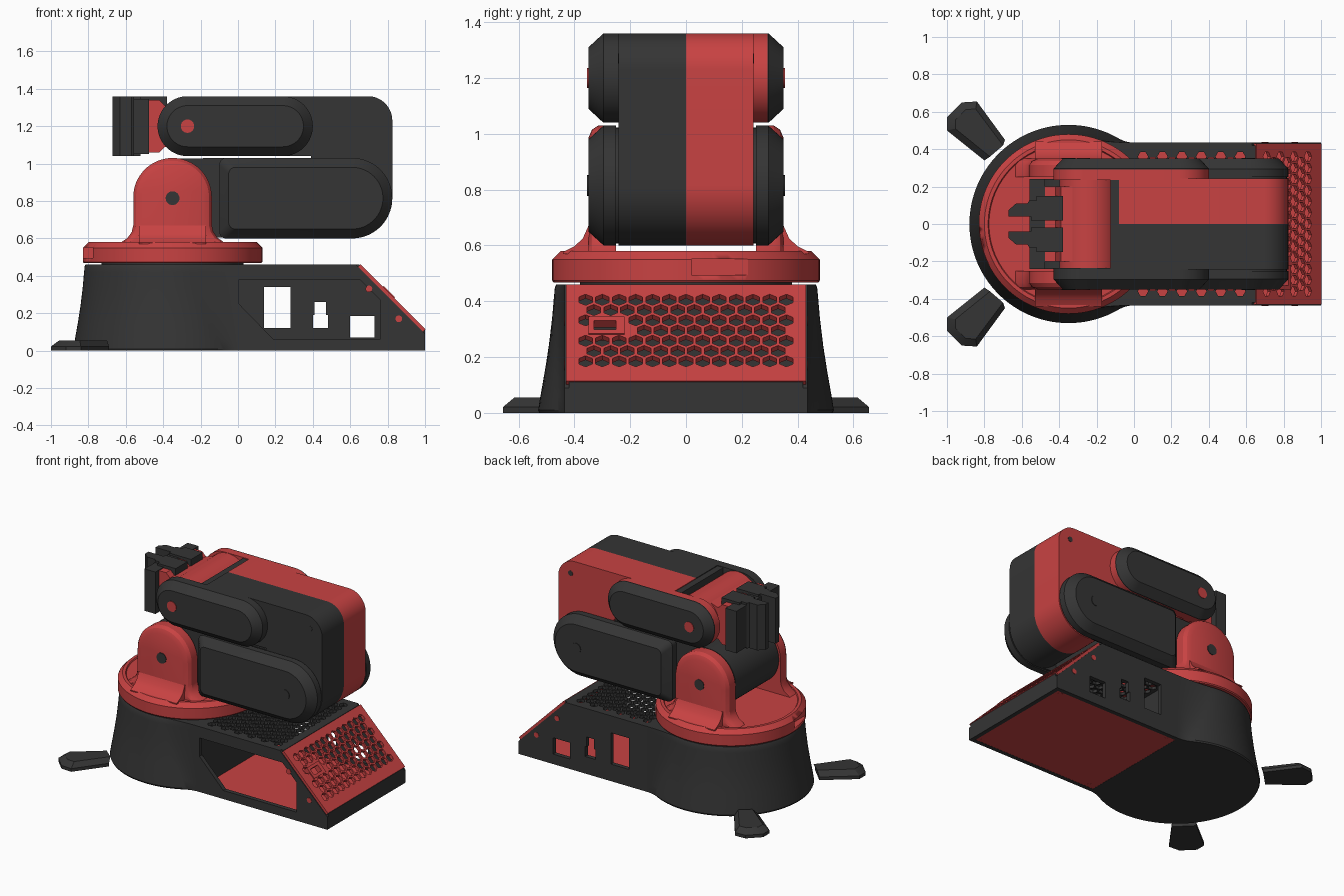
import bpy, bmesh
from math import sin, cos, pi, asin, radians, sqrt
from mathutils import Matrix, Vector

if "Cube" in bpy.data.objects:
    bpy.data.objects.remove(bpy.data.objects["Cube"])


def material(name, rgb):
    m = bpy.data.materials.new(name)
    m.diffuse_color = (*rgb, 1)
    m.use_nodes = True
    m.node_tree.nodes["Principled BSDF"].inputs["Base Color"].default_value = m.diffuse_color
    return m


DARK = material("dark_plastic", (0.035, 0.035, 0.035))
RED = material("red_plastic", (0.58, 0.055, 0.055))


def add(name, mesh, mat, angle=30):
    mesh.name = name
    mesh.shade_smooth()
    mesh.set_sharp_from_angle(angle=radians(angle))
    mesh.materials.clear()
    mesh.materials.append(mat)
    ob = bpy.data.objects.new(name, mesh)
    bpy.context.collection.objects.link(ob)
    return ob


def loft(name, rings, mat):
    """Skin rings of equal point count and cap both ends."""
    bm = bmesh.new()
    vs = [[bm.verts.new(p) for p in r] for r in rings]
    n = len(rings[0])
    for a, b in zip(vs, vs[1:]):
        for i in range(n):
            j = (i + 1) % n
            bm.faces.new((a[i], a[j], b[j], b[i]))
    bm.faces.new(vs[0])
    bm.faces.new(vs[-1])
    bmesh.ops.recalc_face_normals(bm, faces=bm.faces)
    me = bpy.data.meshes.new(name)
    bm.to_mesh(me)
    bm.free()
    return add(name, me, mat)


def plate(name, loops, thick, matrix, mat):
    """Flat sheet; loops after the first are holes."""
    cu = bpy.data.curves.new(name, 'CURVE')
    cu.dimensions, cu.fill_mode, cu.extrude = '2D', 'BOTH', thick / 2
    for lp in loops:
        s = cu.splines.new('POLY')
        s.points.add(len(lp) - 1)
        for p, (x, y) in zip(s.points, lp):
            p.co = (x, y, 0, 1)
        s.use_cyclic_u = True
    tmp = bpy.data.objects.new(name, cu)
    me = bpy.data.meshes.new_from_object(tmp)
    bpy.data.objects.remove(tmp)
    me.transform(matrix)
    return add(name, me, mat)


def arc(cx, cy, r, a0, a1, n=16):
    return [(cx + r * cos(radians(a0 + (a1 - a0) * i / n)),
             cy + r * sin(radians(a0 + (a1 - a0) * i / n))) for i in range(n + 1)]


def rect(x0, x1, y0, y1):
    return [(x0, y0), (x1, y0), (x1, y1), (x0, y1)]


def xz(pts, y):
    return [(x, y, z) for x, z in pts]


def xy(pts, z):
    return [(x, y, z) for x, y in pts]


def box(name, x0, x1, y0, y1, z0, z1, mat):
    return loft(name, [xy(rect(x0, x1, y0, y1), z) for z in (z0, z1)], mat)


def lathe(name, profile, cx, mat, n=96):
    return loft(name, [xy(arc(cx, 0, r, 0, 360 - 360 / n, n - 1), z) for r, z in profile], mat)


def pin(name, x, z, r, y0, y1, mat):
    c = arc(x, z, r, 0, 345, 23)
    return loft(name, [xz(c, y0), xz(c, y1)], mat)


def honeycomb(u0, u1, v0, v1, r=0.028, pitch=0.06, skip=None):
    """Hexagonal hole loops filling a rectangle."""
    out, row, u = [], 0, u0 + r
    while u < u1 - r + 1e-4:
        v = v0 + pitch / 2 + (row % 2) * pitch / 2
        while v < v1 - pitch / 2 + 1e-4:
            if not (skip and skip[0] < u < skip[1] and skip[2] < v < skip[3]):
                out.append(arc(u, v, r, 0, 300, 5))
            v += pitch
        u += pitch * 0.866
        row += 1
    return out


# Drum base flaring downwards and blending into the electronics box
def drum_outline(r):
    a = asin(0.46 / r)
    side = arc(-0.35, 0, r, 180, a * 180 / pi, 36)
    px, py = side[-1]
    mx = px * 0.5
    for i in range(1, 9):
        t = i / 8
        side.append(((1 - t) ** 2 * px + 2 * t * (1 - t) * mx,
                     (1 - t) ** 2 * py + (2 * t - t * t) * 0.435))
    return side + [(x, -y) for x, y in side[:0:-1]]


loft("drum_base", [xy(drum_outline(r), z) for r, z in (
    (0.525, 0), (0.53, 0.01), (0.522, 0.06), (0.506, 0.15), (0.492, 0.24),
    (0.48, 0.34), (0.473, 0.42), (0.47, 0.45), (0.465, 0.46))], DARK)

# Electronics box: side walls with window and port cutouts, end wall, floor
wall = [(-0.01, 0), (1, 0), (1, 0.09), (0.63, 0.46), (-0.01, 0.46)]
window = [(0.005, 0.38), (0.65, 0.38), (0.76, 0.27), (0.76, 0.06), (0.19, 0.06), (0.005, 0.25)]
ports = [rect(0.14, 0.28, 0.12, 0.34), rect(0.6, 0.73, 0.07, 0.185),
         [(0.4, 0.12), (0.48, 0.12), (0.48, 0.19), (0.47, 0.19), (0.47, 0.26),
          (0.41, 0.26), (0.41, 0.19), (0.4, 0.19)]]
upright = Matrix.Rotation(pi / 2, 4, 'X')
plate("window_wall", [wall, window], 0.03, Matrix.Translation((0, -0.42, 0)) @ upright, DARK)
plate("port_wall", [wall] + ports, 0.03, Matrix.Translation((0, 0.42, 0)) @ upright, DARK)
box("end_wall", 0.97, 1.0, -0.42, 0.42, 0, 0.11, DARK)
box("floor_plate", 0.0, 0.975, -0.41, 0.41, 0.001, 0.025, RED)

# Honeycomb top and sloped end panel
plate("top_grille", [rect(-0.01, 0.65, -0.42, 0.42)] + honeycomb(0.02, 0.64, -0.39, 0.39),
      0.02, Matrix.Translation((0, 0, 0.45)), DARK)
slope = Matrix.Translation((0.647, 0, 0.453)) @ Matrix.Rotation(pi / 4, 4, 'Y')
slot = (0.16, 0.27, -0.36, -0.2)
plate("sloped_grille", [rect(0, 0.49, -0.43, 0.43), rect(0.19, 0.235, -0.33, -0.25)]
      + honeycomb(0.05, 0.42, -0.39, 0.41, skip=slot), 0.022, slope, RED)
plate("panel_slot_frame", [rect(0.17, 0.255, -0.35, -0.22), rect(0.19, 0.235, -0.33, -0.25)],
      0.036, slope, RED)
for s in (-1, 1):
    for x, z in ((0.70, 0.33), (0.86, 0.17)):
        pin("panel_screw", x, z, 0.018, s * 0.42, s * 0.438, RED)

# Splayed stabiliser feet
foot = [(-1, 0.57), (-0.92, 0.65), (-0.84, 0.655), (-0.69, 0.45), (-0.80, 0.34), (-1, 0.5)]
for s in (-1, 1):
    top = [(-0.86 + (x + 0.86) * 0.68, 0.53 + (y - 0.53) * 0.68) for x, y in foot]
    top[3:5] = [(-0.70, 0.42), (-0.77, 0.36)]
    loft("stabiliser_foot", [xy([(x, s * y) for x, y in p], z)
                             for p, z in ((foot, 0), (foot, 0.022), (top, 0.055))], DARK)

# Turntable with finger notches in the rim
lathe("turntable_bearing", [(0.38, 0.45), (0.38, 0.48)], -0.35, DARK)
disc = lathe("turntable", [(0.475, 0.468), (0.48, 0.475), (0.48, 0.55), (0.45, 0.58),
                           (0.43, 0.58), (0.425, 0.572)], -0.35, RED)
for s in (-1, 1):
    cx = -0.35 + s * 0.47
    cut = box("notch_cutter", cx - 0.045, cx + 0.045, min(s * 0.02, s * 0.25),
              max(s * 0.02, s * 0.25), 0.495, 0.552, RED)
    cut.hide_render = True
    cut.hide_set(True)
    mod = disc.modifiers.new("notch", 'BOOLEAN')
    mod.operation, mod.object = 'DIFFERENCE', cut


# Shoulder brackets: arched uprights with flared feet
def arch(inset):
    r = 0.21 - inset
    half = [(-0.35 - r - 0.075, 0.57), (-0.35 - r - 0.06, 0.583), (-0.35 - r - 0.03, 0.603),
            (-0.35 - r - 0.008, 0.635), (-0.35 - r, 0.67)]
    return half + arc(-0.35, 0.82, r, 180, 0, 32) + [(-0.7 - x, z) for x, z in half[::-1]]


for s in (-1, 1):
    loft("shoulder_bracket", [xz(arch(i), s * y) for i, y in
                              ((0, 0.25), (0, 0.315), (0.015, 0.337), (0.045, 0.35))], RED)
    flare = [(0.34, 0.57), (0.44, 0.57), (0.44, 0.577), (0.40, 0.597), (0.37, 0.625), (0.35, 0.67), (0.34, 0.67)]
    loft("bracket_flare", [[(x, s * y, z) for y, z in flare] for x in (-0.53, -0.17)], RED)
    pin("shoulder_bolt", -0.35, 0.815, 0.037, s * 0.33, s * 0.354, DARK)

# Lower arm link between the brackets
link = arc(-0.35, 0.82, 0.205, 90, 270, 32) + [(-0.12, 0.605), (0.45, 0.605), (0.45, 1.03), (-0.12, 1.03)]
loft("lower_arm_link", [xz(link, -0.24), xz(link, 0.24)], DARK)


# Side covers of the lower arm and capsule covers of the forearm
def lower_outline(i):
    c = 0.035
    return (arc(0.61, 0.815, 0.215 - i, -90, 90, 32)
            + arc(-0.1 + i + c, 1.03 - i - c, c, 90, 180, 6)
            + arc(-0.1 + i + c, 0.60 + i + c, c, 180, 270, 6))


def capsule(i):
    return arc(0.24, 1.2, 0.16 - i, -90, 90, 32) + arc(-0.27, 1.2, 0.16 - i, 90, 270, 32)


for s, half in ((-1, DARK), (1, RED)):
    loft("lower_arm_cover", [xz(lower_outline(i), s * y) for i, y in
                             ((0.008, 0.235), (0.008, 0.25), (0, 0.25), (0, 0.295), (0.05, 0.35))], DARK)
    pin("elbow_bolt", 0.61, 0.815, 0.036, s * 0.33, s * 0.354, DARK)
    loft("forearm_fork", [xz(capsule(0), s * 0.235), xz(capsule(0), s * 0.292)], half)
    loft("forearm_cover", [xz(capsule(i), s * y) for i, y in
                           ((0, 0.29), (0, 0.296), (0.05, 0.35))], DARK)
    pin("wrist_bolt", -0.27, 1.2, 0.036, s * 0.33, s * 0.354, RED)

    # Forearm half-shell with rounded elbow, dark in front and red behind
    shell = ([(-0.08, 1.36), (-0.08, 1.04), (0.39, 1.04), (0.39, 0.82)]
             + arc(0.61, 0.815, 0.215, 180, 360, 40) + arc(0.695, 1.23, 0.13, 0, 90, 16))
    loft("forearm_shell", [xz(shell, 0), xz(shell, s * 0.242)], half)
    pin("shell_screw", 0.73, 1.27, 0.018, s * 0.235, s * 0.244, DARK)

# Wrist barrel and gripper mount
barrel = arc(-0.24, 1.2, 0.158, 0, 352.5, 47)
loft("wrist_barrel", [xz(barrel, -0.235), xz(barrel, 0.235)], RED)
box("barrel_spacer", -0.125, -0.075, -0.235, 0.235, 1.05, 1.355, DARK)
mount = [(-0.48, 1.06), (-0.42, 1.06), (-0.39, 1.09), (-0.3, 1.06), (-0.3, 1.34),
         (-0.39, 1.31), (-0.42, 1.34), (-0.48, 1.34)]
loft("gripper_mount", [xz(mount, -0.2), xz(mount, 0.2)], RED)
box("gripper_rail", -0.56, -0.475, -0.24, 0.24, 1.05, 1.345, DARK)

# Gripper jaws
jaw = [(-0.38, 0.02), (-0.55, 0.02), (-0.55, 0.04), (-0.67, 0.04), (-0.67, 0.075), (-0.63, 0.11),
       (-0.57, 0.11), (-0.56, 0.125), (-0.52, 0.125), (-0.52, 0.15), (-0.38, 0.15)]
for s in (-1, 1):
    p = [(x, s * y) for x, y in jaw]
    tip = p[1:9]
    loft("gripper_jaw", [xy(tip, 1.04), xy(tip, 1.357)], DARK)
    loft("jaw_carriage", [xy(p, 1.30), xy(p, 1.36)], DARK)

# Underside screws
for x, y in ((0.05, 0.38), (0.93, 0.38), (0.05, -0.38), (0.93, -0.38)):
    loft("floor_screw", [xy(arc(x, y, 0.018, 0, 330, 11), z) for z in (0.0, 0.01)], RED)
